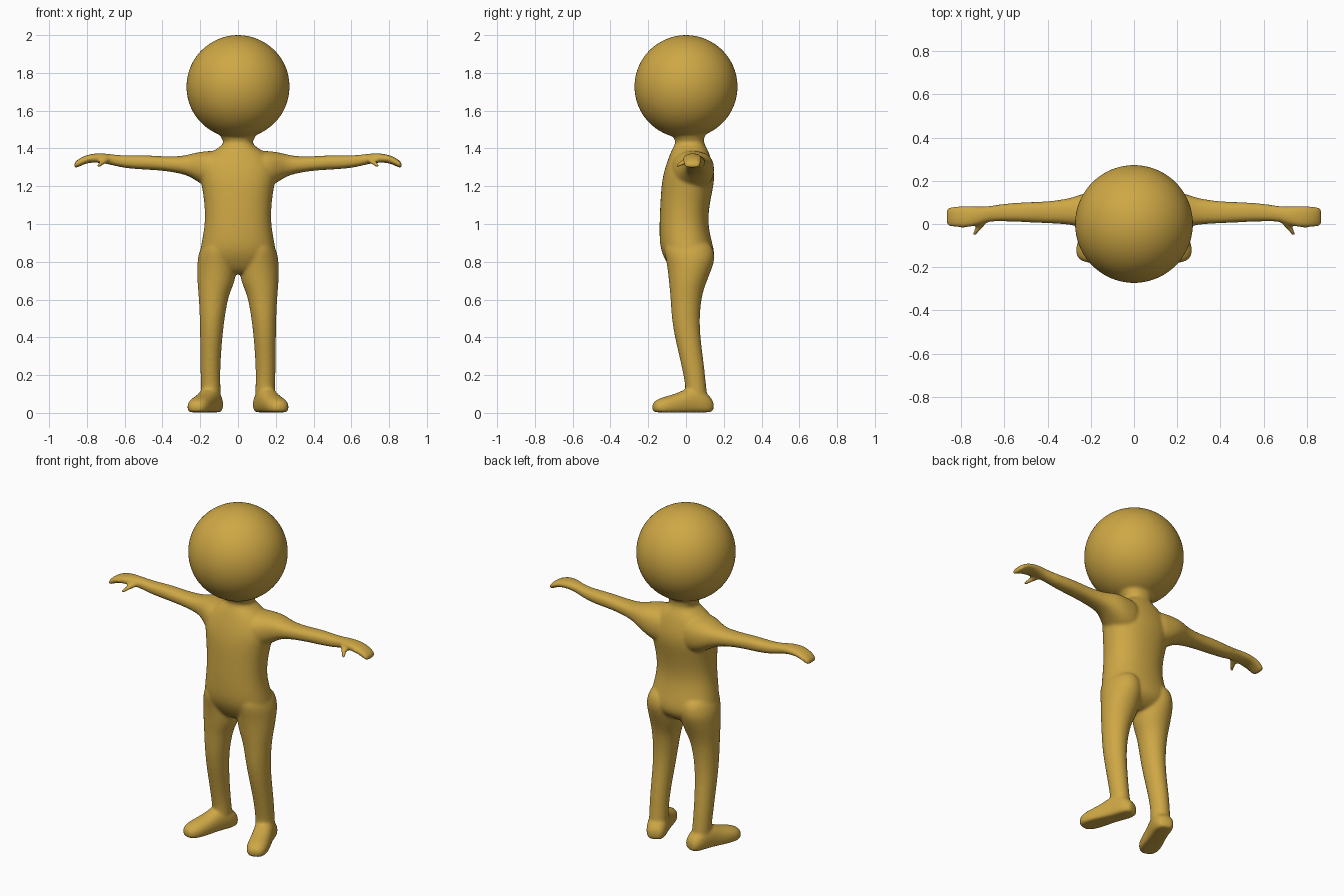
import bpy, bmesh, math
from mathutils import Matrix, Vector

bm = bmesh.new()
SIDES = 20


def loft(axis, rows, mat=Matrix(), floor=None, power=1.0):
    """Closed tube through rings; row = (position, a0, a1, b0, b1) with a, b the other two axes."""
    others = [i for i in range(3) if i != axis]
    rings = []
    for pos, a0, a1, b0, b1 in rows:
        ring = []
        for k in range(SIDES):
            t = 2 * math.pi * k / SIDES
            c, s = math.cos(t), math.sin(t)
            c = math.copysign(abs(c) ** power, c)
            s = math.copysign(abs(s) ** power, s)
            p = Vector((0, 0, 0))
            p[axis] = pos
            p[others[0]] = (a0 + a1) / 2 + (a1 - a0) / 2 * c
            p[others[1]] = (b0 + b1) / 2 + (b1 - b0) / 2 * s
            if floor is not None:
                p.z = max(p.z, floor)
            ring.append(bm.verts.new(mat @ p))
        rings.append(ring)
    for r, q in zip(rings, rings[1:]):
        for k in range(SIDES):
            n = (k + 1) % SIDES
            bm.faces.new((r[k], r[n], q[n], q[k]))
    bm.faces.new(rings[0][::-1])
    bm.faces.new(rings[-1])


# Head
bmesh.ops.create_icosphere(bm, subdivisions=4, radius=0.274,
                           matrix=Matrix.Translation((0, 0, 1.727)))

# Neck and torso: z, half width, front y, back y
torso = [(1.52, .11, -.09, .11), (1.47, .10, -.075, .10), (1.44, .077, -.055, .095),
         (1.42, .08, -.06, .10), (1.395, .12, -.075, .115), (1.36, .17, -.09, .13),
         (1.30, .205, -.112, .147), (1.25, .205, -.124, .152), (1.20, .193, -.132, .147),
         (1.10, .178, -.138, .125), (1.00, .176, -.142, .116), (.90, .195, -.142, .14),
         (.84, .206, -.128, .155), (.79, .19, -.10, .145), (.75, .13, -.07, .10),
         (.735, .07, -.04, .06)]
loft(2, [(z, -w, w, f, b) for z, w, f, b in torso], power=.9)

# Limbs of one side, as x0, x1, y0, y1 or y0, y1, z0, z1 extents
leg = [(.92, .04, .18, -.12, .13), (.84, .008, .212, -.115, .155), (.79, .003, .217, -.102, .15),
       (.70, .013, .217, -.092, .112), (.65, .037, .212, -.087, .094), (.60, .053, .208, -.082, .082),
       (.50, .071, .203, -.077, .072), (.40, .082, .201, -.06, .077), (.30, .09, .20, -.036, .09),
       (.20, .094, .199, -.014, .102), (.13, .092, .196, -.002, .108), (.05, .088, .198, -.005, .12)]
arm = [(.04, -.08, .14, 1.17, 1.385), (.14, -.085, .15, 1.175, 1.39), (.20, -.05, .15, 1.215, 1.383),
       (.25, -.015, .137, 1.248, 1.372), (.30, -.002, .118, 1.267, 1.358), (.40, .003, .104, 1.283, 1.358),
       (.50, .008, .102, 1.288, 1.366), (.60, .012, .095, 1.295, 1.362), (.67, .012, .083, 1.312, 1.369),
       (.71, -.002, .08, 1.321, 1.375), (.76, -.016, .083, 1.326, 1.374), (.80, -.018, .083, 1.322, 1.366),
       (.835, -.015, .081, 1.307, 1.351), (.855, -.012, .08, 1.297, 1.336), (.868, -.008, .077, 1.293, 1.322)]
thumb = [(.04, -.022, .022, -.016, .016), (0, -.024, .024, -.017, .017), (-.03, -.016, .016, -.014, .014),
         (-.06, -.011, .011, -.011, .011), (-.082, -.008, .008, -.008, .008)]
foot = [(.166, -.03, .03, .01, .06), (.15, -.048, .048, -.01, .085), (.11, -.06, .058, -.02, .125),
        (.06, -.06, .056, -.02, .145), (.01, -.058, .057, -.02, .125), (-.04, -.06, .06, -.02, .102),
        (-.09, -.062, .062, -.02, .09), (-.13, -.057, .057, -.015, .078), (-.155, -.043, .043, -.005, .064),
        (-.17, -.024, .024, .01, .05)]
foot_mat = Matrix.Translation((.1725, -.015, 0)) @ Matrix.Rotation(math.radians(20), 4, 'Z')
thumb_mat = (Matrix.Translation((.705, .01, 1.338)) @ Matrix.Rotation(math.radians(30), 4, 'Z')
             @ Matrix.Rotation(math.radians(24), 4, 'X'))
for side in (1, -1):
    flip = Matrix.Scale(side, 4, (1, 0, 0))
    loft(2, leg, flip)
    loft(0, arm, flip, power=.85)
    loft(1, thumb, flip @ thumb_mat)
    loft(1, foot, flip @ foot_mat, floor=.003, power=.9)

bmesh.ops.recalc_face_normals(bm, faces=bm.faces)
mesh = bpy.data.meshes.new("figure_body")
bm.to_mesh(mesh)
bm.free()
body = bpy.data.objects.new("figure_body", mesh)
bpy.context.collection.objects.link(body)

# Fuse all parts into one smooth skin
sub = body.modifiers.new("round", 'SUBSURF')
sub.levels = sub.render_levels = 2
fuse = body.modifiers.new("fuse", 'REMESH')
fuse.mode = 'VOXEL'
fuse.voxel_size = .008
fuse.use_smooth_shade = True
soft = body.modifiers.new("soften", 'SMOOTH')
soft.factor = .5
soft.iterations = 8

# Ochre skin
mat = bpy.data.materials.new("ochre")
mat.diffuse_color = (.62, .39, .06, 1)
mesh.materials.append(mat)
